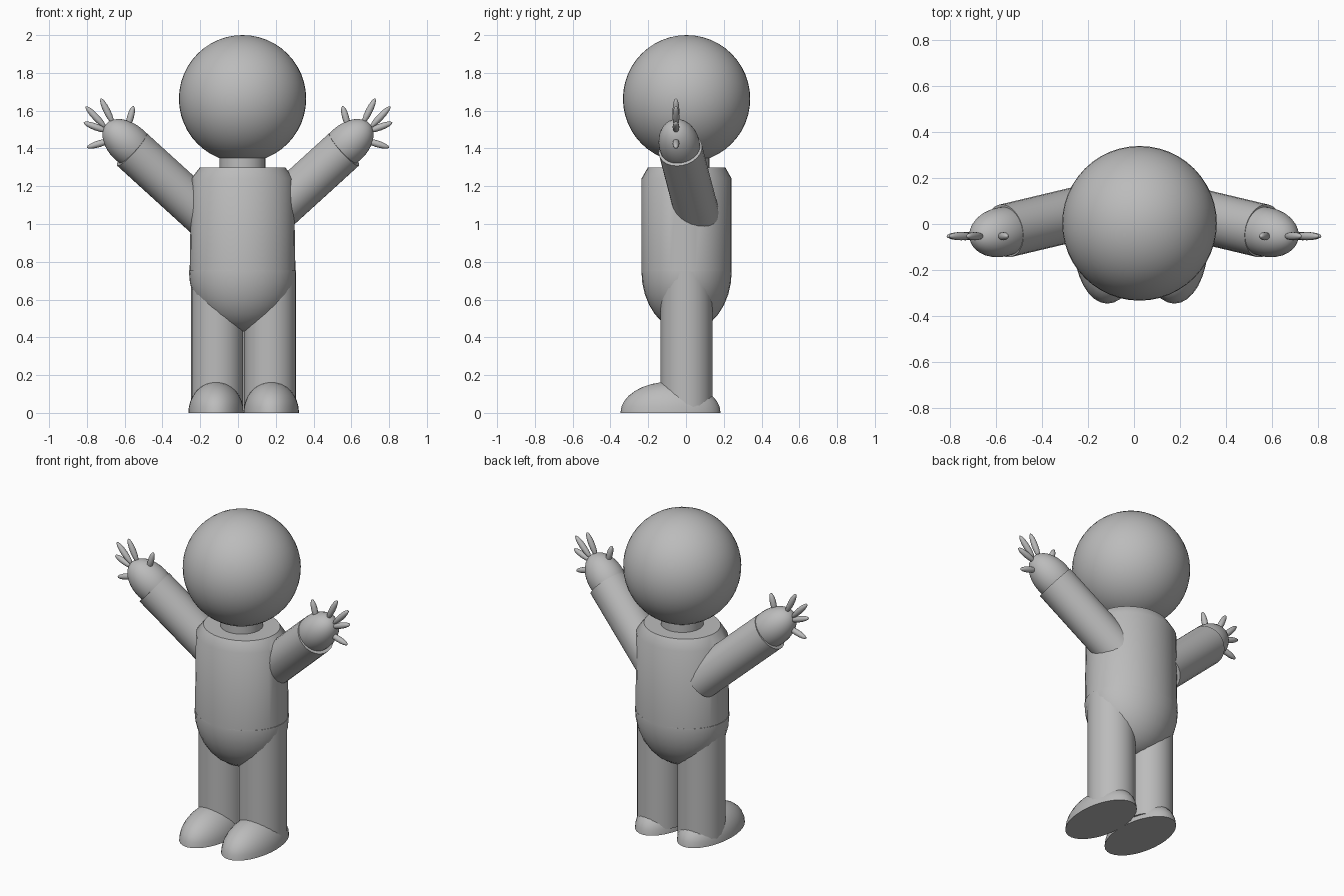
import bpy
import bmesh
from math import radians
from mathutils import Matrix, Vector

default_cube = bpy.data.objects.get("Cube")
if default_cube:
    bpy.data.objects.remove(default_cube)

GREY = (0.5, 0.5, 0.5, 1)
mat = bpy.data.materials.new("plain grey")
mat.use_nodes = True
mat.diffuse_color = GREY
mat.node_tree.nodes["Principled BSDF"].inputs["Base Color"].default_value = GREY

MID = 0.024  # body axis in x


def finish(name, bm):
    mesh = bpy.data.meshes.new(name)
    bmesh.ops.recalc_face_normals(bm, faces=bm.faces)
    bm.to_mesh(mesh)
    bm.free()
    mesh.materials.append(mat)
    obj = bpy.data.objects.new(name, mesh)
    bpy.context.collection.objects.link(obj)
    bpy.ops.object.select_all(action="DESELECT")
    obj.select_set(True)
    bpy.context.view_layer.objects.active = obj
    bpy.ops.object.shade_smooth_by_angle(angle=radians(35))
    return obj


def ellipsoid(name, centre, radii, axis=(0, 0, 1), cut=None, keep=1, segments=32):
    """Ellipsoid with its local z along axis; cut keeps one side of a level plane."""
    bm = bmesh.new()
    bmesh.ops.create_uvsphere(bm, u_segments=segments, v_segments=segments // 2, radius=1)
    turn = Vector(axis).to_track_quat("Z", "Y").to_matrix().to_4x4()
    place = Matrix.Translation(centre) @ turn @ Matrix.Diagonal((*radii, 1))
    bmesh.ops.transform(bm, matrix=place, verts=bm.verts)
    if cut is not None:
        geom = bm.verts[:] + bm.edges[:] + bm.faces[:]
        bmesh.ops.bisect_plane(bm, geom=geom, dist=1e-5, plane_co=(0, 0, cut),
                               plane_no=(0, 0, keep), clear_inner=True)
        rim = [e for e in bm.edges if e.is_boundary]
        bmesh.ops.holes_fill(bm, edges=rim, sides=0)
    return finish(name, bm)


def cylinder(name, start, end, radius, sides=24):
    start, end = Vector(start), Vector(end)
    axis = end - start
    bm = bmesh.new()
    place = Matrix.Translation((start + end) / 2) @ axis.to_track_quat("Z", "Y").to_matrix().to_4x4()
    bmesh.ops.create_cone(bm, cap_ends=True, segments=sides, radius1=radius,
                          radius2=radius, depth=axis.length, matrix=place)
    return finish(name, bm)


def oval_stack(name, levels, sides=32):
    """Closed body through oval rings given as (z, x radius, y radius)."""
    bm = bmesh.new()
    rings = []
    for z, rx, ry in levels:
        place = Matrix.Translation((MID, 0.003, z)) @ Matrix.Diagonal((rx, ry, 1, 1))
        rings.append(bmesh.ops.create_circle(bm, segments=sides, radius=1, matrix=place)["verts"])
    for low, high in zip(rings, rings[1:]):
        for i in range(sides):
            j = (i + 1) % sides
            bm.faces.new((low[i], low[j], high[j], high[i]))
    bm.faces.new(rings[0])
    bm.faces.new(rings[-1])
    return finish(name, bm)


# Head, neck and trunk
ellipsoid("head", (MID, 0.003, 1.663), (0.337, 0.337, 0.337), segments=48)
cylinder("neck", (MID, 0.003, 1.25), (MID, 0.003, 1.42), 0.122)
oval_stack("torso", [(0.75, 0.28, 0.239), (1.24, 0.272, 0.239), (1.3, 0.226, 0.205)])
ellipsoid("hips", (MID, 0.003, 0.75), (0.284, 0.239, 0.32), cut=0.755, keep=-1)

# Fingers as (base x, base z, tip x, tip z) on the left hand
FINGERS = {
    "thumb": (0.585, 1.51, 0.553, 1.625),
    "first_finger": (0.66, 1.53, 0.727, 1.665),
    "second_finger": (0.70, 1.51, 0.806, 1.622),
    "third_finger": (0.69, 1.49, 0.817, 1.537),
    "fourth_finger": (0.67, 1.445, 0.80, 1.405),
}

for side, s in (("left", 1), ("right", -1)):
    # Leg and flat-soled foot
    leg_x = 0.03 + s * 0.14
    cylinder(f"{side}_leg", (leg_x, 0.003, 0.03), (leg_x, 0.003, 0.75), 0.138)
    ellipsoid(f"{side}_foot", (0.03 + s * 0.146, -0.082, 0), (0.147, 0.265, 0.165), cut=0)

    # Raised arm and hand
    shoulder = Vector((s * 0.15, 0.068, 1.02))
    wrist = Vector((s * 0.562, -0.03, 1.395))
    cylinder(f"{side}_arm", shoulder, wrist, 0.117)
    ellipsoid(f"{side}_hand", (s * 0.577, -0.035, 1.42), (0.108, 0.108, 0.165), wrist - shoulder)
    for label, (bx, bz, tx, tz) in FINGERS.items():
        base, tip = Vector((s * bx, -0.053, bz)), Vector((s * tx, -0.053, tz))
        ellipsoid(f"{side}_{label}", (base + tip) / 2, (0.018, 0.018, (tip - base).length / 2),
                  tip - base, segments=16)
